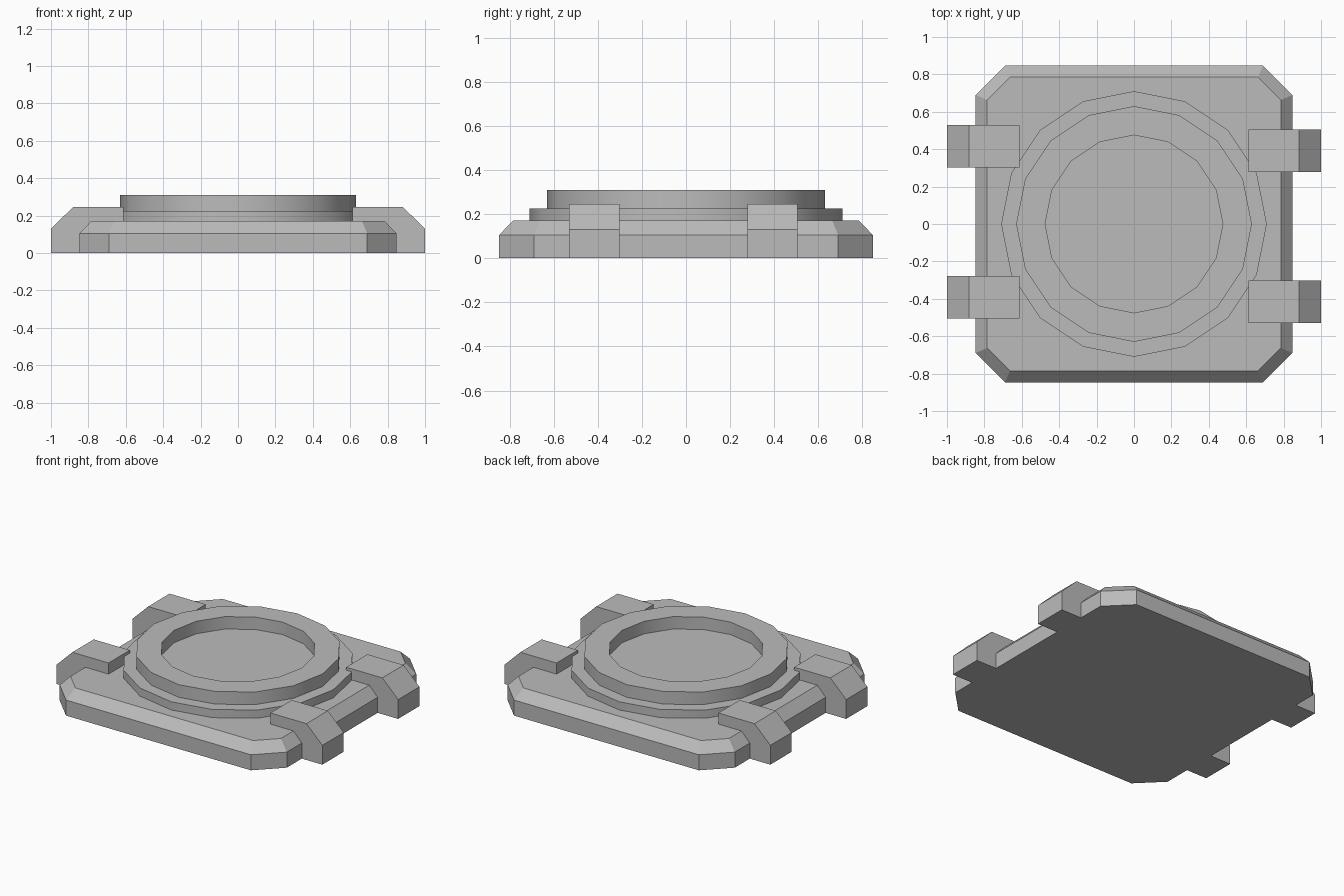
import bpy, bmesh, math

if "Cube" in bpy.data.objects:
    bpy.data.objects.remove(bpy.data.objects["Cube"], do_unlink=True)

grey = bpy.data.materials.new("plain grey")
grey.use_nodes = True
colour = (0.5, 0.5, 0.5, 1)
grey.diffuse_color = colour
grey.node_tree.nodes["Principled BSDF"].inputs["Base Color"].default_value = colour


def finish(name, bm, smooth=False):
    """Turn a bmesh into a named grey object."""
    bmesh.ops.recalc_face_normals(bm, faces=bm.faces)
    mesh = bpy.data.meshes.new(name)
    bm.to_mesh(mesh)
    bm.free()
    mesh.materials.append(grey)
    obj = bpy.data.objects.new(name, mesh)
    bpy.context.collection.objects.link(obj)
    if smooth:
        bpy.ops.object.select_all(action='DESELECT')
        obj.select_set(True)
        bpy.context.view_layer.objects.active = obj
        bpy.ops.object.shade_smooth_by_angle(angle=math.radians(30))
    return obj


def loft(name, loops, smooth=False):
    """Bridge successive loops of points and cap both ends."""
    bm = bmesh.new()
    rings = [[bm.verts.new(p) for p in loop] for loop in loops]
    n = len(rings[0])
    for a, b in zip(rings, rings[1:]):
        for i in range(n):
            j = (i + 1) % n
            bm.faces.new((a[i], a[j], b[j], b[i]))
    bm.faces.new(rings[0][::-1])
    bm.faces.new(rings[-1])
    return finish(name, bm, smooth)


def octagon(half, corner, z):
    quarter = [(half, -corner), (half, corner), (corner, half), (-corner, half)]
    return [(x, y, z) for x, y in quarter] + [(-x, -y, z) for x, y in quarter]


def circle(r, z, sides=16):
    steps = [2 * math.pi * i / sides for i in range(sides)]
    return [(r * math.cos(a), r * math.sin(a), z) for a in steps]


# Base plate with cut corners and a sloped upper rim
loft("base_plate", [octagon(0.847, 0.69, 0), octagon(0.847, 0.69, 0.105),
                    octagon(0.785, 0.663, 0.17)])

# Stepped round collar with a shallow recess
loft("lower_collar", [circle(0.71, 0.16), circle(0.71, 0.225)], True)
loft("raised_ring", [circle(0.63, 0.22), circle(0.63, 0.31),
                     circle(0.475, 0.31), circle(0.475, 0.226)], True)

# Four bent clips gripping the sides
clip_profile = [(0.612, 0.165), (0.612, 0.245), (0.882, 0.245), (1, 0.13),
                (1, 0), (0.785, 0), (0.785, 0.165)]
for side, s in (("left", 1), ("right", -1)):
    for end, y0, y1 in (("back", 0.278, 0.505), ("front", -0.53, -0.302)):
        if s < 0:
            end = "front" if end == "back" else "back"
        loft(f"{end}_{side}_clip",
             [[(s * x, s * y, z) for x, z in clip_profile] for y in (y0, y1)])
